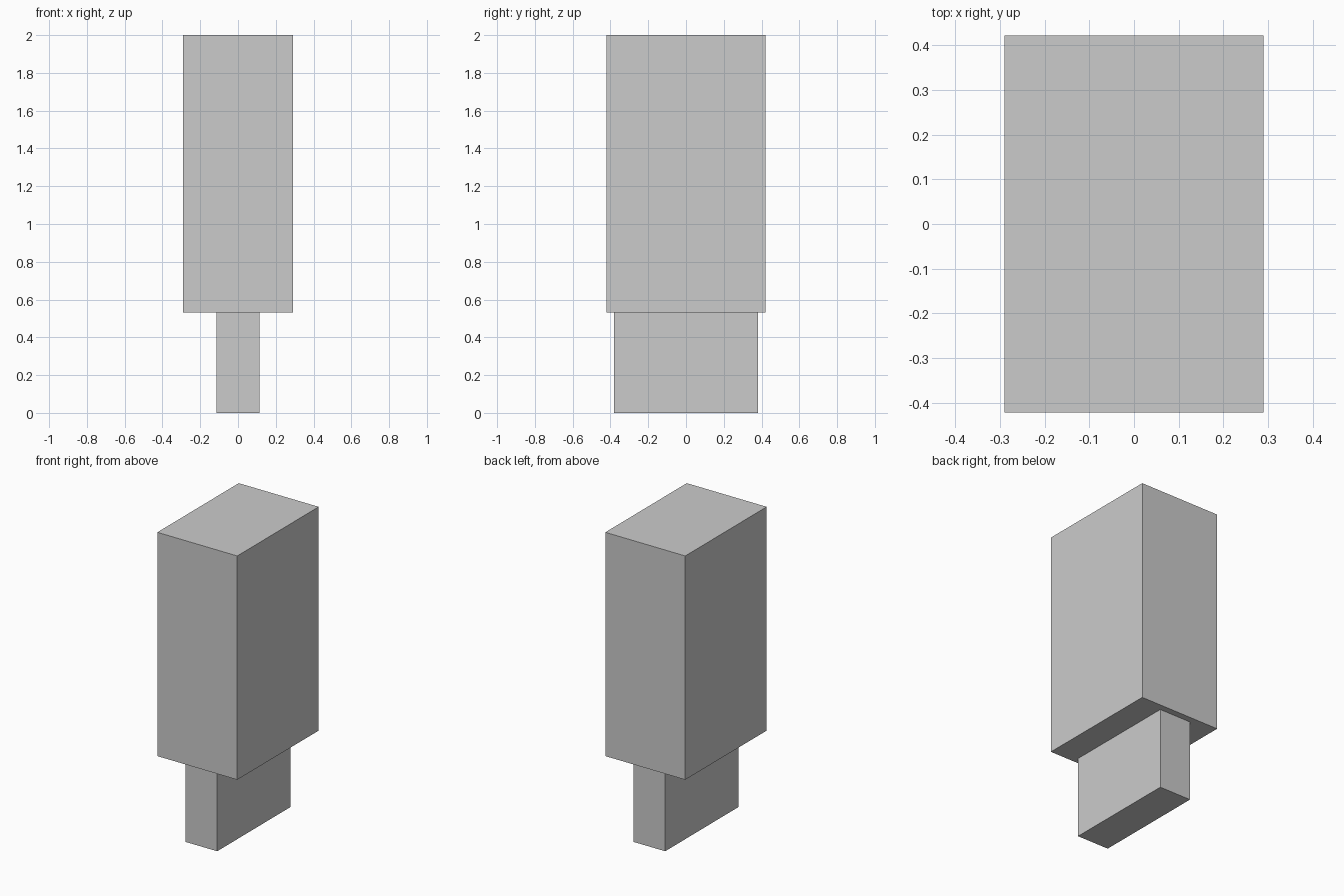
import bpy

if "Cube" in bpy.data.objects:
    bpy.data.objects.remove(bpy.data.objects["Cube"])


def box(name, size_x, size_y, z0, z1):
    bpy.ops.mesh.primitive_cube_add(size=1, location=(0, 0, (z0 + z1) / 2))
    obj = bpy.context.object
    obj.name = name
    obj.scale = (size_x, size_y, z1 - z0)
    bpy.ops.object.transform_apply(location=False, rotation=False, scale=True)
    return obj


# Wide upper block
box("upper_body", 0.58, 0.844, 0.532, 2.0)

# Narrow tongue below it
box("lower_tongue", 0.23, 0.76, 0.0, 0.532)
